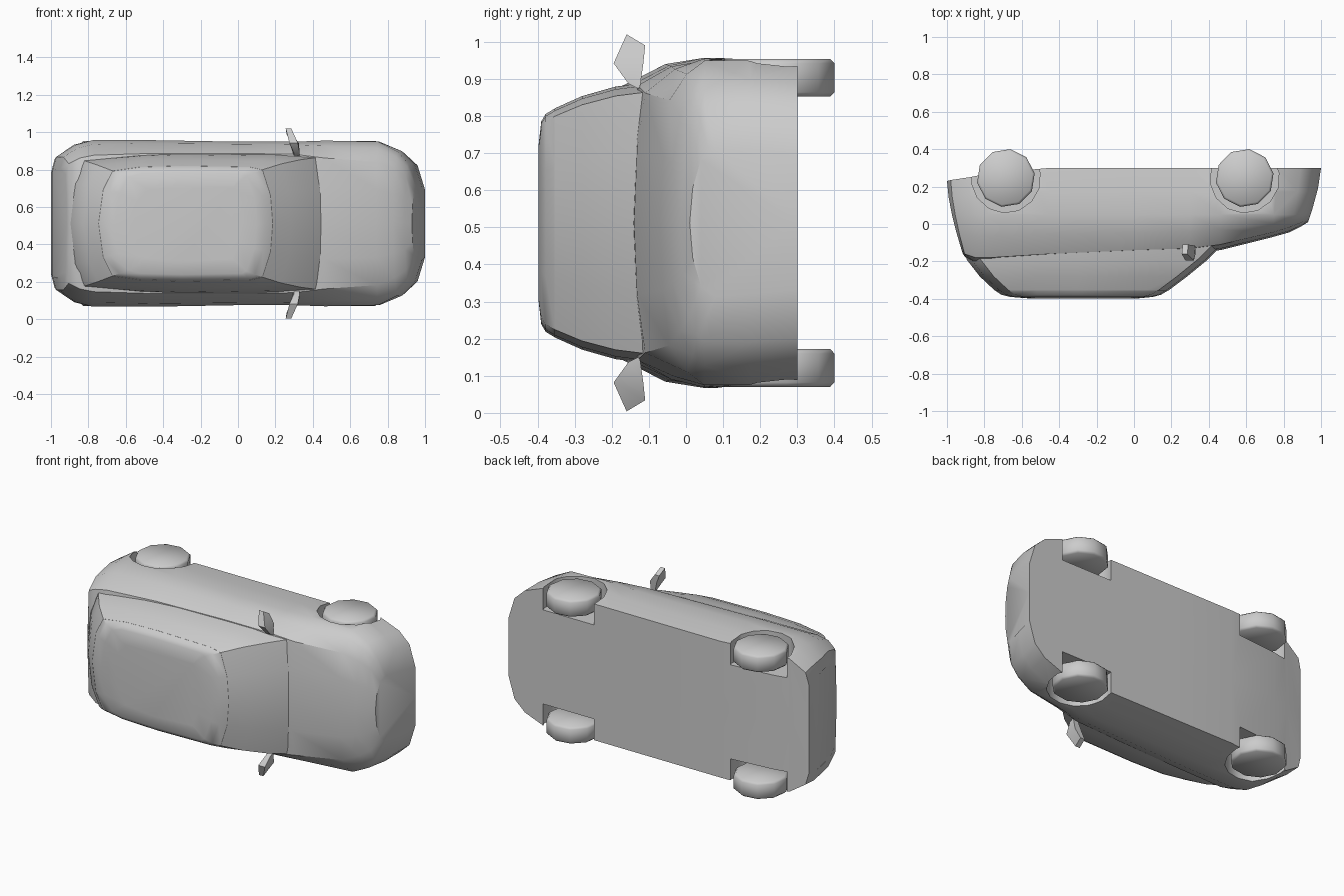
import bpy, bmesh, math

if "Cube" in bpy.data.objects:
    bpy.data.objects.remove(bpy.data.objects["Cube"])

ZC = 0.512  # car lies on its side: length along x, roof toward -y, width along z


def finish(name, bm, angle=35):
    bmesh.ops.recalc_face_normals(bm, faces=bm.faces)
    me = bpy.data.meshes.new(name)
    bm.to_mesh(me)
    bm.free()
    ob = bpy.data.objects.new(name, me)
    bpy.context.collection.objects.link(ob)
    smooth(ob, angle)
    return ob


def smooth(ob, angle=35):
    bpy.ops.object.select_all(action='DESELECT')
    ob.select_set(True)
    bpy.context.view_layer.objects.active = ob
    bpy.ops.object.shade_smooth_by_angle(angle=math.radians(angle))


def loft(name, rings, angle=35):
    bm = bmesh.new()
    vs = [[bm.verts.new(p) for p in r] for r in rings]
    n = len(rings[0])
    for a, b in zip(vs, vs[1:]):
        for i in range(n):
            j = (i + 1) % n
            bm.faces.new((a[i], a[j], b[j], b[i]))
    bm.faces.new(vs[0])
    bm.faces.new(vs[-1])
    return finish(name, bm, angle)


def mirrored(half):
    """Close a half outline (x, y, half width) about the car's centre plane."""
    back = [(x, y, -w) for x, y, w in reversed(half[1:-1])]
    return [(x, y, ZC + w) for x, y, w in half + back]


def cylinder(name, x, y, z0, z1, r, sides, bevel=0.0):
    rings = []
    for z, rr in ((z0, r - bevel), (z0 + bevel, r), (z1 - bevel, r), (z1, r - bevel)):
        rings.append([(x + rr * math.cos(2 * math.pi * i / sides + .16),
                       y + rr * math.sin(2 * math.pi * i / sides + .16), z)
                      for i in range(sides)])
    if not bevel:
        rings = [rings[0], rings[-1]]
    return loft(name, rings, 50)


# Lower body: x low, x high, sill y, shoulder y, centre y, sill / waist / shoulder half width
stations = [
    (-1.00, -.915, .23, -.14, -.16, .27, .29, .26),
    (-.98, -.90, .235, -.16, -.18, .345, .355, .32),
    (-.88, -.84, .25, -.18, -.22, .41, .42, .35),
    (-.78, -.77, .27, -.18, -.22, .43, .445, .365),
    (-.45, -.45, .30, -.16, -.18, .42, .445, .375),
    (0, 0, .30, -.14, -.16, .42, .437, .375),
    (.30, .30, .30, -.13, -.15, .42, .437, .37),
    (.47, .46, .30, -.11, -.14, .42, .443, .35),
    (.76, .74, .30, -.045, -.07, .425, .437, .33),
    (.89, .83, .30, -.015, -.045, .375, .385, .29),
    (.96, .89, .30, .01, -.015, .31, .32, .25),
    (1.0, .93, .30, .04, .01, .18, .20, .17),
]
rings = []
for xb, xt, yb, ys, yc, wb, wm, wt in stations:
    ym = max(.05, ys + .04)
    pts = [(yb, 0), (yb, wb), ((yb + ym) / 2, (wb + wm) / 2 + .006), (ym, wm),
           ((ym + ys) / 2, (wm + wt) / 2 + .018), (ys, wt), (yc + .008, wt * .55), (yc, 0)]
    half = []
    for y, w in pts:
        t = max(0, (yb - y) / (yb - yc))
        half.append((xb + (xt - xb) * t ** 1.5, y, w))
    rings.append(mirrored(half))
body = loft("lower_body", rings)

# Wheel wells and wheels
for name, x, r in (("rear", -.685, .185), ("front", .592, .185)):
    for side, s in (("left", 1), ("right", -1)):
        a, b = sorted((ZC + s * .29, ZC + s * .6))
        cut = cylinder("well_cutter", x, .245, a, b, r, 14)
        mod = body.modifiers.new("well", 'BOOLEAN')
        mod.object = cut
        mod.solver = 'EXACT'
        bpy.context.view_layer.objects.active = body
        bpy.ops.object.modifier_apply(modifier=mod.name)
        bpy.data.objects.remove(cut)
        a, b = sorted((ZC + s * .34, ZC + s * .442))
        cylinder(f"{name}_{side}_wheel", x, .246, a, b, .156, 10, .012)
smooth(body)


# Cabin: plan outline for one height layer
def layer(y, xr, xf, w, crown=0.0):
    half = [(xf, y, 0), (xf - .012, y, w * .5), (xf - .055, y, w * .95),
            (xf * .5 - .03, y, w * 1.0), (-.30, y, w * 1.02), (-.52, y, w),
            (xr + .075, y, w * .93), (xr + .025, y, w * .6), (xr, y, 0)]
    return mirrored([(x, yy - crown * (1 - abs(v) / w), v) for x, yy, v in half])


loft("cabin_windows", [layer(-.10, -.90, .485, .372), layer(-.19, -.895, .395, .36),
                       layer(-.28, -.825, .285, .335), layer(-.355, -.745, .185, .302)])
loft("roof", [layer(-.354, -.745, .185, .302), layer(-.378, -.71, .145, .288),
              layer(-.39, -.66, .10, .268), layer(-.398, -.56, .02, .20)])

# Door mirrors: tapered blades swept back toward the tip
for side, s in (("left", 1), ("right", -1)):
    inner = [(.33, -.125, .36), (.30, -.125, .36), (.30, -.155, .375), (.33, -.155, .375)]
    mid = [(.325, -.115, .43), (.28, -.115, .43), (.275, -.195, .43), (.32, -.195, .43)]
    tip = [(.29, -.11, .478), (.26, -.11, .478), (.255, -.16, .508), (.285, -.16, .508)]
    loft(f"{side}_door_mirror",
         [[(x, y, ZC + s * w) for x, y, w in r] for r in (inner, mid, tip)])
